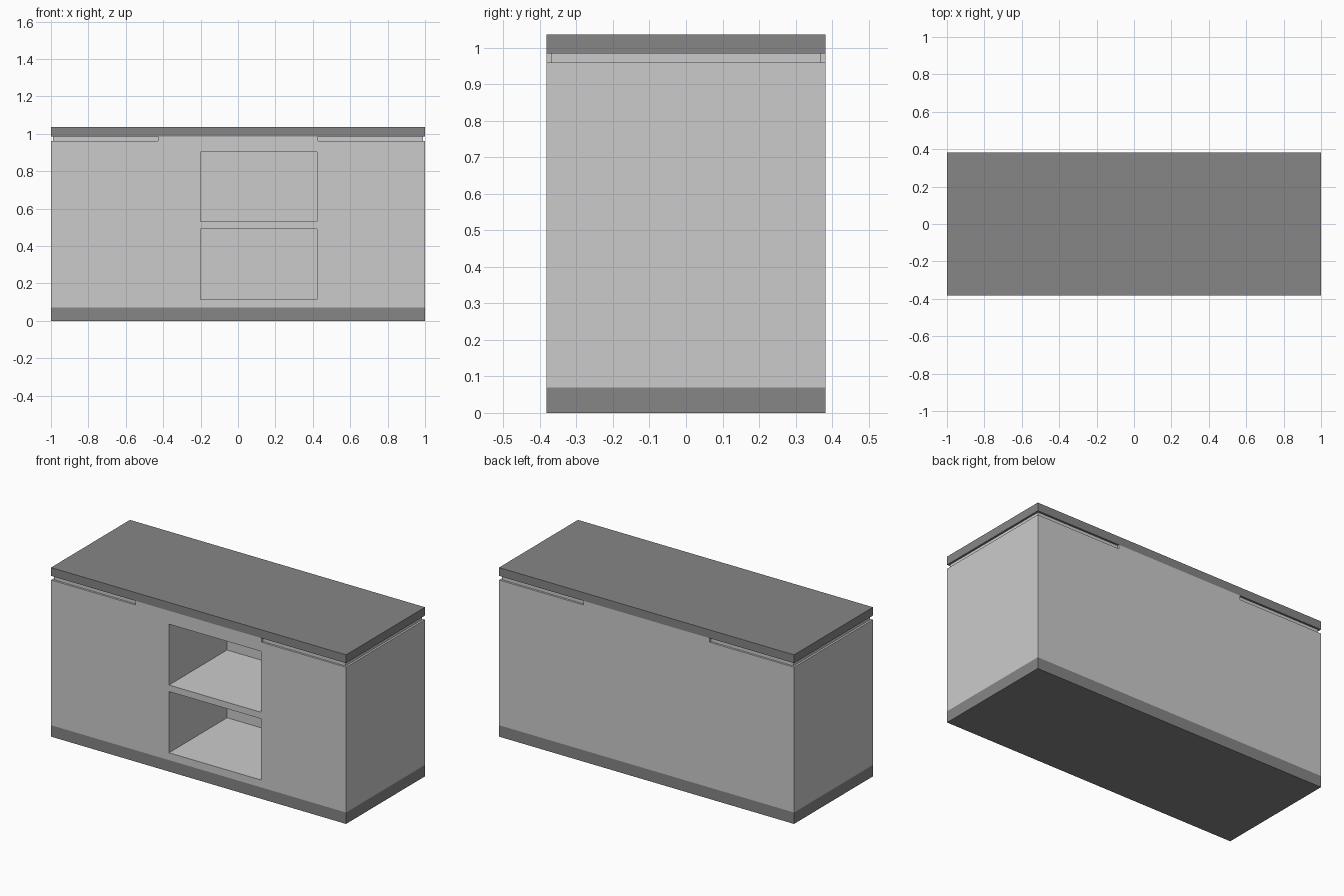
import bpy, bmesh

if "Cube" in bpy.data.objects:
    bpy.data.objects.remove(bpy.data.objects["Cube"])

W, D = 1.0, 0.382            # half width, half depth
BASE, LEDGE, UNDER, TOP = 0.07, 0.96, 0.985, 1.036
GAP = 0.012                  # depth of the shadow groove


def prism(name, profile, z0, z1, mat=None):
    """Extrude an xy profile from z0 to z1."""
    bm = bmesh.new()
    face = bm.faces.new([bm.verts.new((x, y, z0)) for x, y in profile])
    ext = bmesh.ops.extrude_face_region(bm, geom=[face])
    verts = [g for g in ext["geom"] if isinstance(g, bmesh.types.BMVert)]
    bmesh.ops.translate(bm, verts=verts, vec=(0, 0, z1 - z0))
    bmesh.ops.recalc_face_normals(bm, faces=bm.faces)
    mesh = bpy.data.meshes.new(name)
    bm.to_mesh(mesh)
    bm.free()
    ob = bpy.data.objects.new(name, mesh)
    bpy.context.collection.objects.link(ob)
    if mat:
        mesh.materials.append(mat)
    return ob


def rect(x0, x1, y0, y1):
    return [(x0, y0), (x1, y0), (x1, y1), (x0, y1)]


def carve(target, cutter):
    """Subtract a cutter, then discard it."""
    cutter.hide_render = True
    mod = target.modifiers.new("carve", 'BOOLEAN')
    mod.operation, mod.solver, mod.object = 'DIFFERENCE', 'EXACT', cutter
    bpy.context.view_layer.objects.active = target
    bpy.ops.object.modifier_apply(modifier=mod.name)
    bpy.data.objects.remove(cutter)


dark = bpy.data.materials.new("dark_grey")
dark.diffuse_color = (0.24, 0.24, 0.24, 1)
dark.use_nodes = True
dark.node_tree.nodes["Principled BSDF"].inputs["Base Color"].default_value = dark.diffuse_color

# Plinth and worktop
footprint = rect(-W, W, -D, D)
prism("plinth", footprint, 0, BASE, dark)
prism("worktop", footprint, UNDER, TOP, dark)

# Cabinet body
body = prism("cabinet_body", footprint, BASE, UNDER)

# Open shelf niches in the front
for z0, z1 in ((0.115, 0.49), (0.53, 0.903)):
    carve(body, prism("niche_cutter", rect(-0.2, 0.422, -D - 0.1, 0.18), z0, z1))

# Shadow groove wrapping around each end, under the worktop
a, b, o = 0.427, W - GAP, 0.1
for s in (-1, 1):
    wrap = [(a, -D - o), (W + o, -D - o), (W + o, D + o), (a, D + o),
            (a, D - GAP), (b, D - GAP), (b, -D + GAP), (a, -D + GAP)]
    carve(body, prism("groove_cutter", [(s * x, y) for x, y in wrap], LEDGE, UNDER + o))
